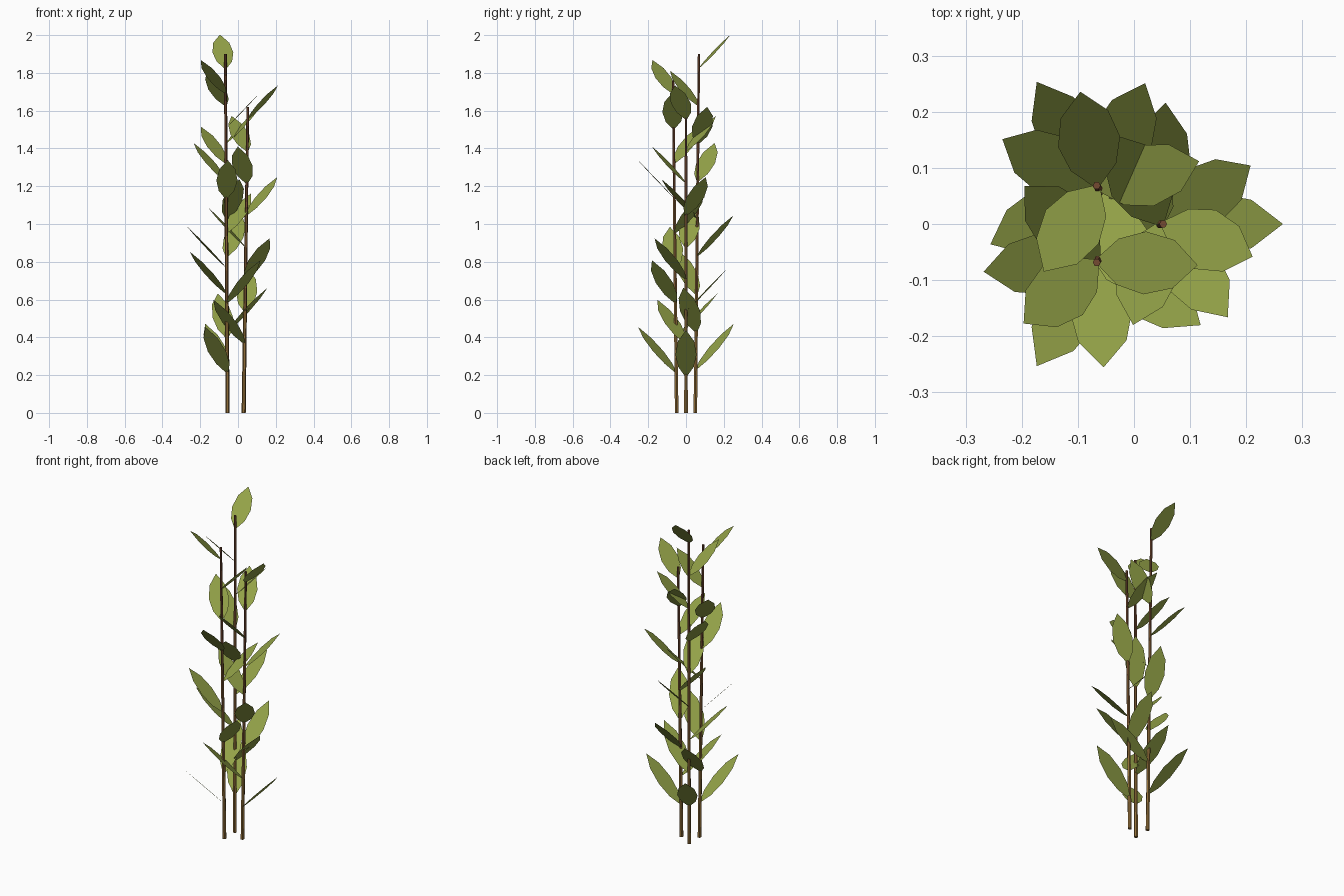
import bpy, bmesh, math
from mathutils import Vector

if "Cube" in bpy.data.objects:
    bpy.data.objects.remove(bpy.data.objects["Cube"])

def material(name, rgb):
    m = bpy.data.materials.new(name)
    m.diffuse_color = (*rgb, 1)
    m.use_nodes = True
    m.node_tree.nodes["Principled BSDF"].inputs["Base Color"].default_value = m.diffuse_color
    return m

LEAF = material("olive_leaf", (0.296, 0.366, 0.065))
BARKS = [material("golden_brown_bark", (0.28, 0.155, 0.04)),
         material("brown_bark", (0.22, 0.105, 0.035)),
         material("red_brown_bark", (0.175, 0.068, 0.031))]

CENTRE_X = -0.027
LEAVES = 9
GOLDEN = -137.5
# half outline of a leaf: fraction of length, half width
OUTLINE = [(0.0, 0.006), (0.2, 0.041), (0.47, 0.056), (0.76, 0.043)]

def finish(bm, name, mats):
    mesh = bpy.data.meshes.new(name)
    bm.to_mesh(mesh)
    bm.free()
    for m in mats:
        mesh.materials.append(m)
    ob = bpy.data.objects.new(name, mesh)
    bpy.context.collection.objects.link(ob)

def stem_point(angle, height, t):
    # stems lean slightly outward from the clump centre
    r = 0.057 + 0.022 * t
    return Vector((CENTRE_X + r * math.cos(angle), r * math.sin(angle), height * t))

def make_stem(name, angle, height, sides=6, rings=7):
    bm = bmesh.new()
    loops = []
    for k in range(rings):
        t = k / (rings - 1)
        c = stem_point(angle, height, t)
        r = 0.011 - 0.004 * t
        loops.append([bm.verts.new(c + Vector((r * math.cos(a), r * math.sin(a), 0)))
                      for a in (math.tau * s / sides for s in range(sides))])
    for k in range(rings - 1):
        for s in range(sides):
            n = (s + 1) % sides
            f = bm.faces.new((loops[k][s], loops[k][n], loops[k + 1][n], loops[k + 1][s]))
            f.material_index = k // 2  # three bark bands by height
    bm.faces.new(loops[0][::-1])
    bm.faces.new(loops[-1]).material_index = 2
    finish(bm, name, BARKS)

def make_leaves(name, angle, height):
    bm = bmesh.new()
    for i in range(LEAVES):
        u = i / (LEAVES - 1)
        base = stem_point(angle, height, 0.12 + 0.84 * u)
        az = angle + math.radians(GOLDEN * i)
        el = math.radians(46.3)
        length = 0.337 - 0.09 * u
        along = Vector((math.cos(az) * math.cos(el), math.sin(az) * math.cos(el), math.sin(el)))
        side = Vector((-math.sin(az), math.cos(az), 0))
        pts = [(f, -w) for f, w in OUTLINE] + [(1.0, 0.0)] + [(f, w) for f, w in reversed(OUTLINE)]
        bm.faces.new([bm.verts.new(base + along * f * length + side * w) for f, w in pts])
    finish(bm, name, [LEAF])

# three stems around the clump, each with a golden-angle spiral of leaves
for label, deg, height in (("right", 0, 1.62), ("back", 120, 1.9), ("front", 240, 1.76)):
    a = math.radians(deg)
    make_stem(label + "_stem", a, height)
    make_leaves(label + "_leaves", a, height)
